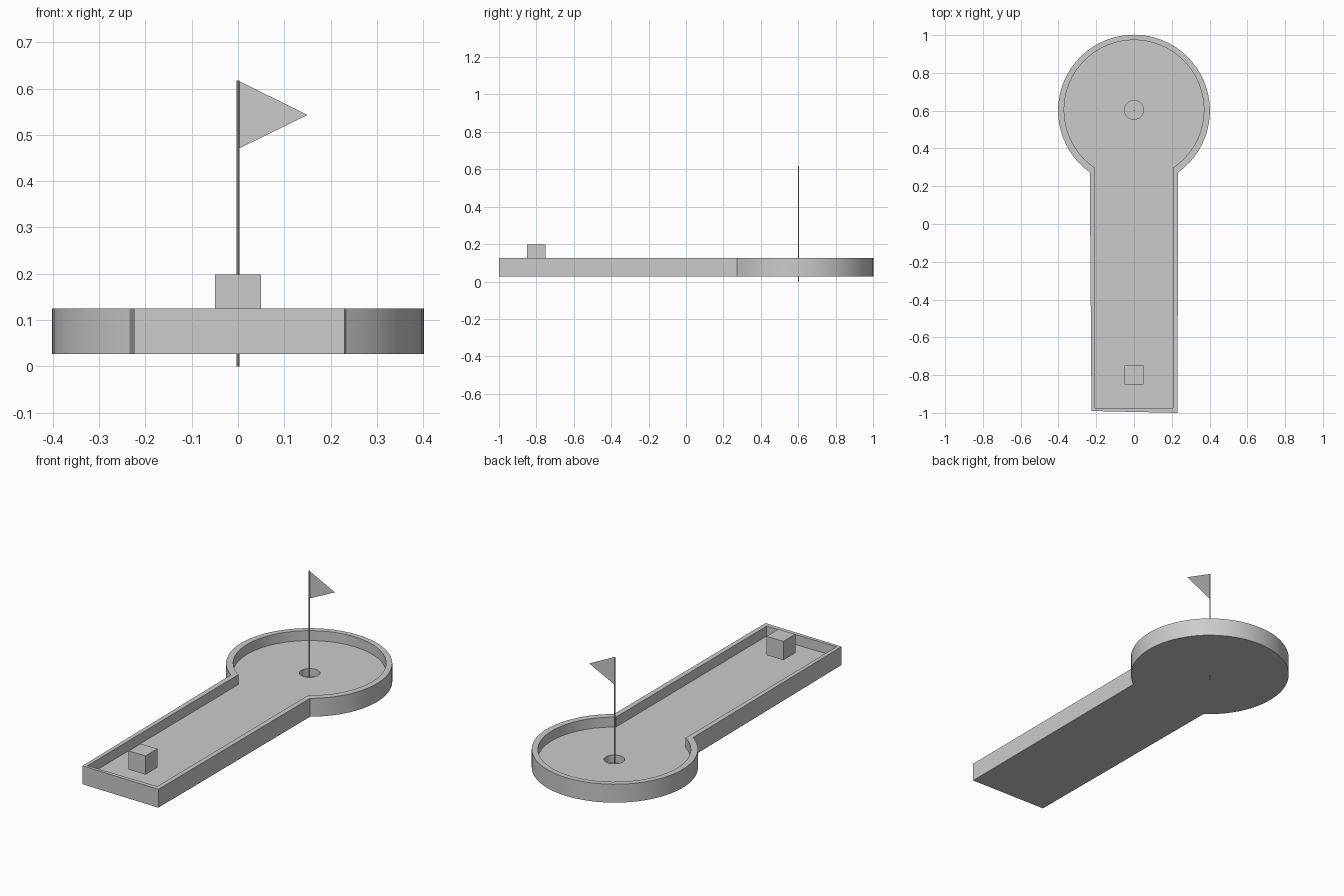
import bpy, bmesh, math

if "Cube" in bpy.data.objects:
    bpy.data.objects.remove(bpy.data.objects["Cube"])


def finish(bm, name, smooth=False):
    bmesh.ops.recalc_face_normals(bm, faces=bm.faces[:])
    mesh = bpy.data.meshes.new(name)
    bm.to_mesh(mesh)
    bm.free()
    ob = bpy.data.objects.new(name, mesh)
    bpy.context.collection.objects.link(ob)
    if smooth:
        bpy.ops.object.select_all(action='DESELECT')
        ob.select_set(True)
        bpy.context.view_layer.objects.active = ob
        bpy.ops.object.shade_smooth_by_angle(angle=math.radians(30))
    return ob


def keyhole(radius, half_width, cy, front, segs=52):
    """Round green joined to a straight lane, counter-clockwise."""
    half = math.asin(half_width / radius)
    start = -math.pi / 2 + half
    sweep = 2 * math.pi - 2 * half
    pts = [(radius * math.cos(start + sweep * i / segs),
            cy + radius * math.sin(start + sweep * i / segs)) for i in range(segs + 1)]
    return pts + front


def loop(bm, pts, z):
    return [bm.verts.new((x, y, z)) for x, y in pts]


def bridge(bm, a, b):
    for i in range(len(a)):
        j = (i + 1) % len(a)
        bm.faces.new((a[i], a[j], b[j], b[i]))


def fill(bm, *loops):
    edges = [bm.edges.get((l[i - 1], l[i])) for l in loops for i in range(len(l))]
    bmesh.ops.triangle_fill(bm, use_beauty=True, use_dissolve=False, edges=edges)


# course body: walled lane and round green with a sunken cup
BOTTOM, FLOOR, TOP = 0.027, 0.072, 0.125
outer = keyhole(0.402, 0.234, 0.6, [(-0.225, -0.99), (0.23, -1.0)])
inner = keyhole(0.37, 0.206, 0.604, [(-0.206, -0.975), (0.206, -0.975)])
cup = [(0.05 * math.cos(a * math.tau / 32), 0.604 + 0.05 * math.sin(a * math.tau / 32))
       for a in range(32)]
bm = bmesh.new()
ob_, ot = loop(bm, outer, BOTTOM), loop(bm, outer, TOP)
it, ib = loop(bm, inner, TOP), loop(bm, inner, FLOOR)
ct, cb = loop(bm, cup, FLOOR), loop(bm, cup, 0.031)
for a, b in ((ob_, ot), (ot, it), (it, ib), (ct, cb)):
    bridge(bm, a, b)
fill(bm, ob_)
fill(bm, ib, ct)
fill(bm, cb)
finish(bm, "course_body", smooth=True)

# tee block
bpy.ops.mesh.primitive_cube_add(size=0.1, location=(0, -0.8, 0.148))
bpy.context.object.name = "tee_block"

# flag pole
bpy.ops.mesh.primitive_cylinder_add(vertices=8, radius=0.0033, depth=0.617,
                                    location=(0, 0.602, 0.3085))
bpy.context.object.name = "flag_pole"

# pennant
bm = bmesh.new()
bm.faces.new([bm.verts.new((x, 0.602, z))
              for x, z in ((0.001, 0.47), (0.15, 0.543), (0.001, 0.617))])
finish(bm, "flag")
